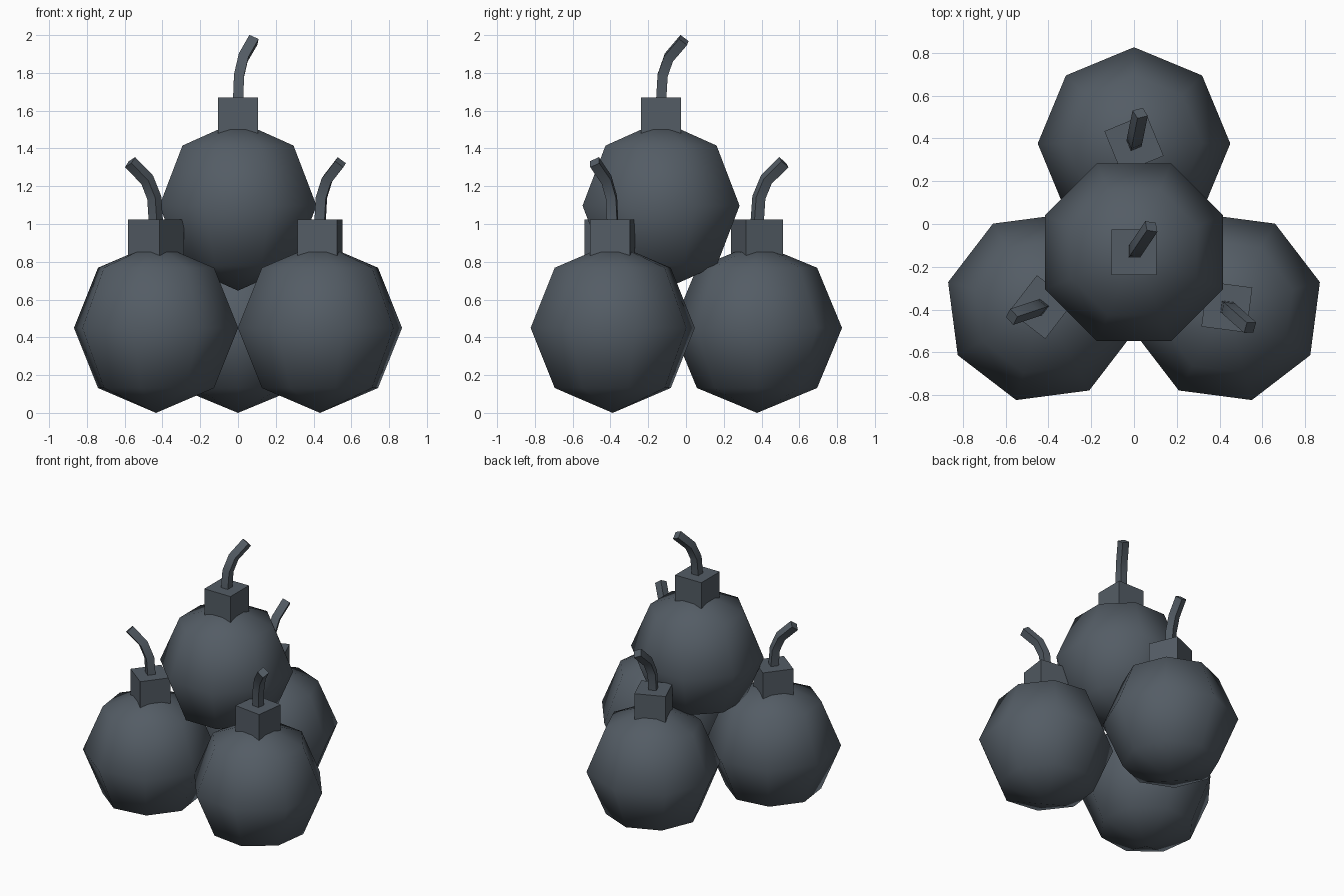
import bpy, bmesh
from math import radians, sin, cos
from mathutils import Vector, Matrix

cube = bpy.data.objects.get("Cube")
if cube:
    bpy.data.objects.remove(cube)

iron = bpy.data.materials.new("dark slate iron")
iron.use_nodes = True
COLOUR = (0.088, 0.108, 0.13, 1)
iron.diffuse_color = COLOUR
iron.node_tree.nodes["Principled BSDF"].inputs["Base Color"].default_value = COLOUR

R = 0.45             # body radius
NECK = 0.212         # neck width
NECK_Z = (0.34, 0.573)
FUSE = 0.054         # fuse thickness
FUSE_DIR = radians(56)
FUSE_PATH = [(0, 0.55), (0.01, 0.69), (0.05, 0.785), (0.145, 0.877)]  # reach, height


def add_part(name, bm, place, smooth=True):
    bmesh.ops.recalc_face_normals(bm, faces=bm.faces)
    for f in bm.faces:
        f.smooth = smooth
    mesh = bpy.data.meshes.new(name)
    bm.to_mesh(mesh)
    bm.free()
    mesh.materials.append(iron)
    obj = bpy.data.objects.new(name, mesh)
    obj.matrix_world = place
    bpy.context.collection.objects.link(obj)
    return obj


def make_body():
    bm = bmesh.new()
    bmesh.ops.create_uvsphere(bm, u_segments=8, v_segments=4, radius=R,
                              matrix=Matrix.Rotation(radians(22.5), 4, 'Z'))
    return bm


def make_neck():
    bm = bmesh.new()
    low, high = NECK_Z
    bmesh.ops.create_cube(bm, size=1, matrix=Matrix.Translation((0, 0, (low + high) / 2))
                          @ Matrix.Diagonal((NECK, NECK, high - low, 1)))
    return bm


def make_fuse():
    # square section swept along the bent path
    bm = bmesh.new()
    path = [Vector((d * cos(FUSE_DIR), d * sin(FUSE_DIR), z)) for d, z in FUSE_PATH]
    rings = []
    for i, p in enumerate(path):
        tangent = path[min(i + 1, len(path) - 1)] - path[max(i - 1, 0)]
        turn = Vector((0, 0, 1)).rotation_difference(tangent)
        h = FUSE / 2
        rings.append([bm.verts.new(p + turn @ Vector((x * h, y * h, 0)))
                      for x, y in ((-1, -1), (1, -1), (1, 1), (-1, 1))])
    for a, b in zip(rings, rings[1:]):
        for k in range(4):
            n = (k + 1) % 4
            bm.faces.new((a[k], a[n], b[n], b[k]))
    bm.faces.new(rings[0])
    bm.faces.new(rings[-1])
    return bm


# four stacked bombs: position and turn about z
bombs = {
    "top": ((0, -0.132, 1.097), 0),
    "back": ((0, 0.376, R), 22.5),
    "right": ((-0.434, -0.388, R), 142.5),
    "left": ((0.434, -0.388, R), 262.5),
}
for label, (centre, turn) in bombs.items():
    place = Matrix.Translation(centre) @ Matrix.Rotation(radians(turn), 4, 'Z')
    add_part(label + "_bomb_body", make_body(), place)
    add_part(label + "_bomb_neck", make_neck(), place, smooth=False)
    fuse = add_part(label + "_bomb_fuse", make_fuse(), place)
    bpy.ops.object.select_all(action='DESELECT')
    fuse.select_set(True)
    bpy.context.view_layer.objects.active = fuse
    bpy.ops.object.shade_smooth_by_angle(angle=radians(50))
